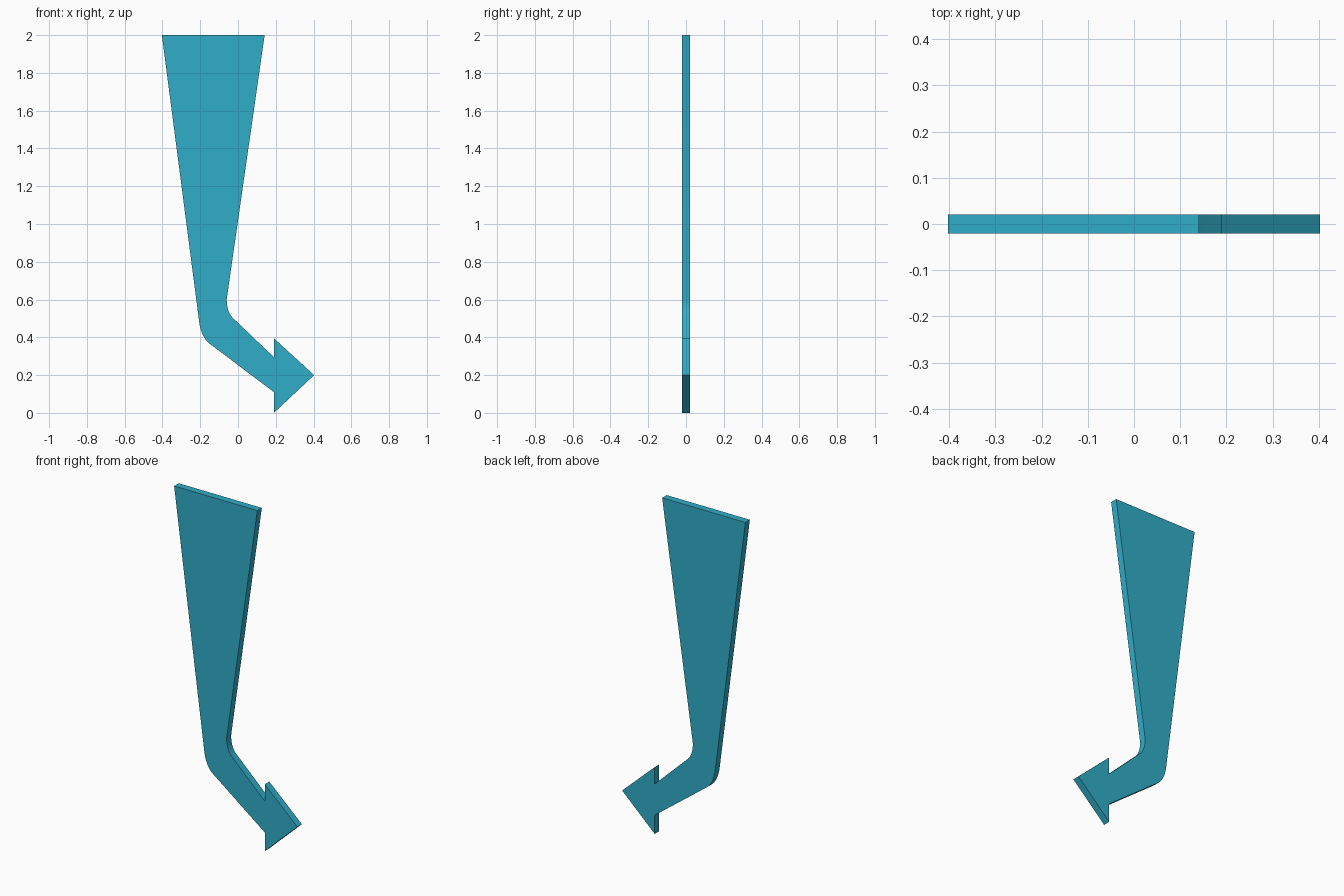
import bpy, bmesh
from math import radians
from mathutils import Vector
from mathutils.geometry import interpolate_bezier

if "Cube" in bpy.data.objects:
    bpy.data.objects.remove(bpy.data.objects["Cube"])

HALF = 0.021  # half the plate thickness


def bend(start, corner, end, count=5):
    """Rounded corner between two straight edges."""
    a, c, b = (Vector((p[0], 0, p[1])) for p in (start, corner, end))
    return [(p.x, p.z) for p in interpolate_bezier(a, a.lerp(c, 0.6), b.lerp(c, 0.6), b, count)]


# Outline in x, z: tapered shaft, bent neck and arrow head
outline = [(-0.403, 2.0), (0.141, 2.0)]
outline += bend((-0.06, 0.60), (-0.061, 0.535), (-0.03, 0.505))
outline += [(0.19, 0.295), (0.19, 0.395), (0.403, 0.20), (0.19, 0.0), (0.19, 0.11)]
outline += bend((-0.155, 0.37), (-0.192, 0.397), (-0.204, 0.47))

# Extrude the outline into a plate
bm = bmesh.new()
face = bm.faces.new([bm.verts.new((x, -HALF, z)) for x, z in outline])
result = bmesh.ops.extrude_face_region(bm, geom=[face], use_keep_orig=True)
moved = [v for v in result["geom"] if isinstance(v, bmesh.types.BMVert)]
bmesh.ops.translate(bm, verts=moved, vec=(0, 2 * HALF, 0))
bmesh.ops.recalc_face_normals(bm, faces=bm.faces)
mesh = bpy.data.meshes.new("bent_arrow")
bm.to_mesh(mesh)
bm.free()

arrow = bpy.data.objects.new("bent_arrow", mesh)
bpy.context.collection.objects.link(arrow)

# Cyan paint
paint = bpy.data.materials.new("cyan_paint")
paint.diffuse_color = (0.03, 0.42, 0.58, 1)
paint.use_nodes = True
paint.node_tree.nodes["Principled BSDF"].inputs["Base Color"].default_value = paint.diffuse_color
mesh.materials.append(paint)

# Smooth the bends, keep the corners sharp
bpy.context.view_layer.objects.active = arrow
arrow.select_set(True)
bpy.ops.object.shade_smooth_by_angle(angle=radians(30))
